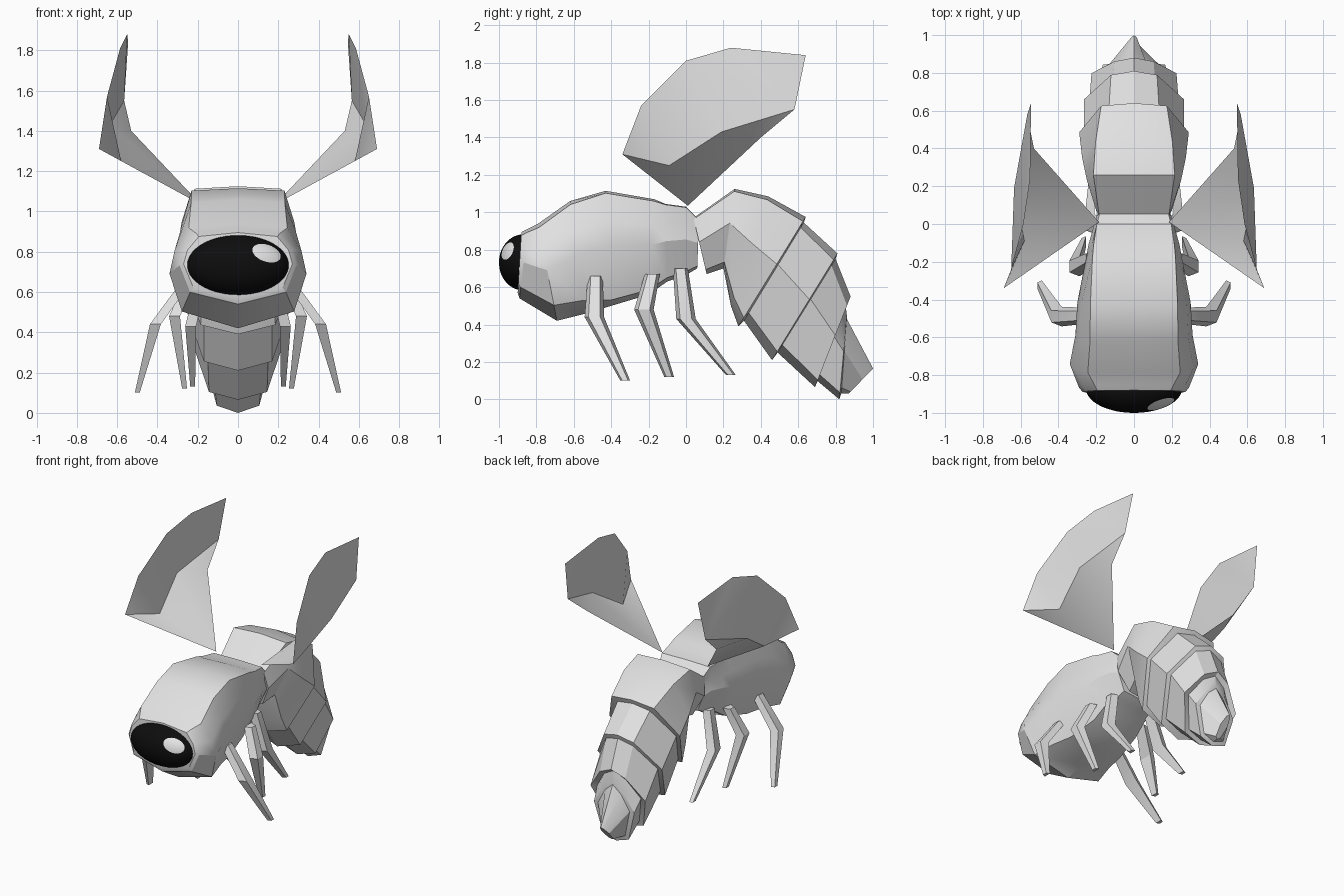
import bpy, bmesh, math
from mathutils import Vector

if "Cube" in bpy.data.objects:
    bpy.data.objects.remove(bpy.data.objects["Cube"])


def colour(name, v):
    m = bpy.data.materials.new(name)
    m.diffuse_color = (v, v, v, 1)
    m.use_nodes = True
    m.node_tree.nodes["Principled BSDF"].inputs["Base Color"].default_value = m.diffuse_color
    return m


GREY, BLACK, WHITE = colour("pale grey", 0.76), colour("eye black", 0.004), colour("glint white", 0.92)


def finish(name, bm, mats, closed=True, angle=28):
    if closed:
        bmesh.ops.recalc_face_normals(bm, faces=bm.faces)
    me = bpy.data.meshes.new(name)
    bm.to_mesh(me)
    bm.free()
    ob = bpy.data.objects.new(name, me)
    bpy.context.collection.objects.link(ob)
    for m in mats:
        me.materials.append(m)
    bpy.ops.object.select_all(action='DESELECT')
    ob.select_set(True)
    bpy.context.view_layer.objects.active = ob
    bpy.ops.object.shade_smooth_by_angle(angle=math.radians(angle))
    return ob


def skin(name, rings):
    """Bridge closed rings of points and cap both ends."""
    bm = bmesh.new()
    vs = [[bm.verts.new(p) for p in r] for r in rings]
    n = len(vs[0])
    for a, b in zip(vs, vs[1:]):
        for i in range(n):
            j = (i + 1) % n
            bm.faces.new((a[i], a[j], b[j], b[i]))
    bm.faces.new(vs[0])
    bm.faces.new(vs[-1])
    return finish(name, bm, [GREY])


def body(name, sides, stations):
    """Station: top (y, z), bottom (y, z), half width, shoulder (drop, width), belly (drop, width).
    The (drop, width) pairs, like sides, are fractions of the section."""
    rings = []
    for ty, tz, by, bz, w, shoulder, belly in stations:
        section = [(0, 0), shoulder] + sides + [belly, (1, 0)]
        half = [(w * f, ty + (by - ty) * u, tz + (bz - tz) * u) for u, f in section]
        rings.append(half + [(-x, y, z) for x, y, z in half[-2:0:-1]])
    return skin(name, rings)


# head and thorax in one hull
chin, belly = (.84, .82), (.95, .72)
body("thorax", [(.27, .93), (.48, 1)], [
    (-.88, .895, -.90, .57, .27, (.06, .72), chin),
    (-.85, .91, -.89, .54, .29, (.05, .72), chin),
    (-.79, .94, -.69, .42, .34, (.04, .72), chin),
    (-.62, 1.06, -.55, .455, .31, (.03, .75), (.88, .8)),
    (-.43, 1.115, -.40, .50, .30, (.02, .77), belly),
    (-.17, 1.07, -.20, .56, .255, (.02, .86), belly),
    (-.11, 1.045, -.10, .63, .24, (.01, .89), belly),
    (0, 1.03, 0, .665, .21, (.01, .94), belly),
    (.07, .96, .06, .70, .19, (.01, .94), belly)])

# overlapping plates of the abdomen
under = (.92, .64)
body("abdomen", [(.43, 1)], [
    (.04, .97, .11, .67, .20, (.02, .92), under),
    (.26, 1.125, .20, .70, .25, (.03, .86), under),
    (.44, 1.085, .24, .50, .275, (.03, .74), under),
    (.64, .975, .28, .39, .29, (.04, .60), under),
    (.63, .945, .31, .42, .265, (.05, .50), under),
    (.81, .78, .46, .21, .265, (.06, .46), under),
    (.80, .75, .49, .25, .235, (.07, .47), under),
    (.88, .55, .69, .065, .225, (.10, .46), under),
    (.85, .53, .70, .10, .18, (.12, .50), under),
    (.86, .45, .82, 0, .165, (.14, .50), under),
    (.86, .43, .83, .03, .13, (.14, .50), under),
    (1.0, .165, .87, .03, .03, (.10, .50), under)])

# single large eye; the sphere's pole is turned to the glint so the glint has a clean edge
bm = bmesh.new()
glint = Vector((.59, -.68, .43)).normalized()
turn = Vector((0, 0, 1)).rotation_difference(glint)
bmesh.ops.create_uvsphere(bm, u_segments=40, v_segments=36, radius=1)
for f in bm.faces:
    f.material_index = int(f.calc_center_median().z > math.cos(math.radians(20)))
for v in bm.verts:
    d = turn @ v.co
    v.co = Vector((d.x * .255, d.y * .13 - .87, d.z * .15 + .732))
finish("eye", bm, [BLACK, WHITE], angle=40)

# wings: folded sheets
root, trail = (.185, .01, 1.035), (.53, .40, 1.40)
fold = [(.58, -.09, 1.25), (.635, .19, 1.43), (.565, .58, 1.55)]
rim = [(.69, -.34, 1.31), (.65, -.24, 1.57), (.585, 0, 1.81), (.55, .24, 1.88), (.545, .64, 1.84)]
wing_faces = [(0, 5, 2), (0, 2, 3), (0, 3, 1), (1, 3, 4),
              (5, 6, 2), (6, 7, 3, 2), (7, 8, 4, 3), (8, 9, 4)]

# legs: hip, knee, foot
legs = {"front": [(.25, -.485, .66), (.41, -.49, .44), (.50, -.325, .10)],
        "middle": [(.23, -.18, .67), (.315, -.225, .48), (.265, -.09, .12)],
        "rear": [(.17, -.03, .70), (.235, .0, .43), (.225, .24, .13)]}
sizes = [(.025, .04), (.027, .052), (.012, .026)]

for s, side in ((1, "right"), (-1, "left")):
    bm = bmesh.new()
    vs = [bm.verts.new((s * x, y, z)) for x, y, z in [root, trail] + fold + rim]
    for f in wing_faces:
        bm.faces.new([vs[i] for i in f])
    bmesh.ops.recalc_face_normals(bm, faces=bm.faces)
    finish(side + "_wing", bm, [GREY], closed=False, angle=32)
    for name, path in legs.items():
        skin(f"{side}_{name}_leg", [
            [(s * (x + dx), y + dy, z) for dx, dy in ((-a, -b), (a, -b * .6), (a, b * .6), (-a, b))]
            for (x, y, z), (a, b) in zip(path, sizes)])
